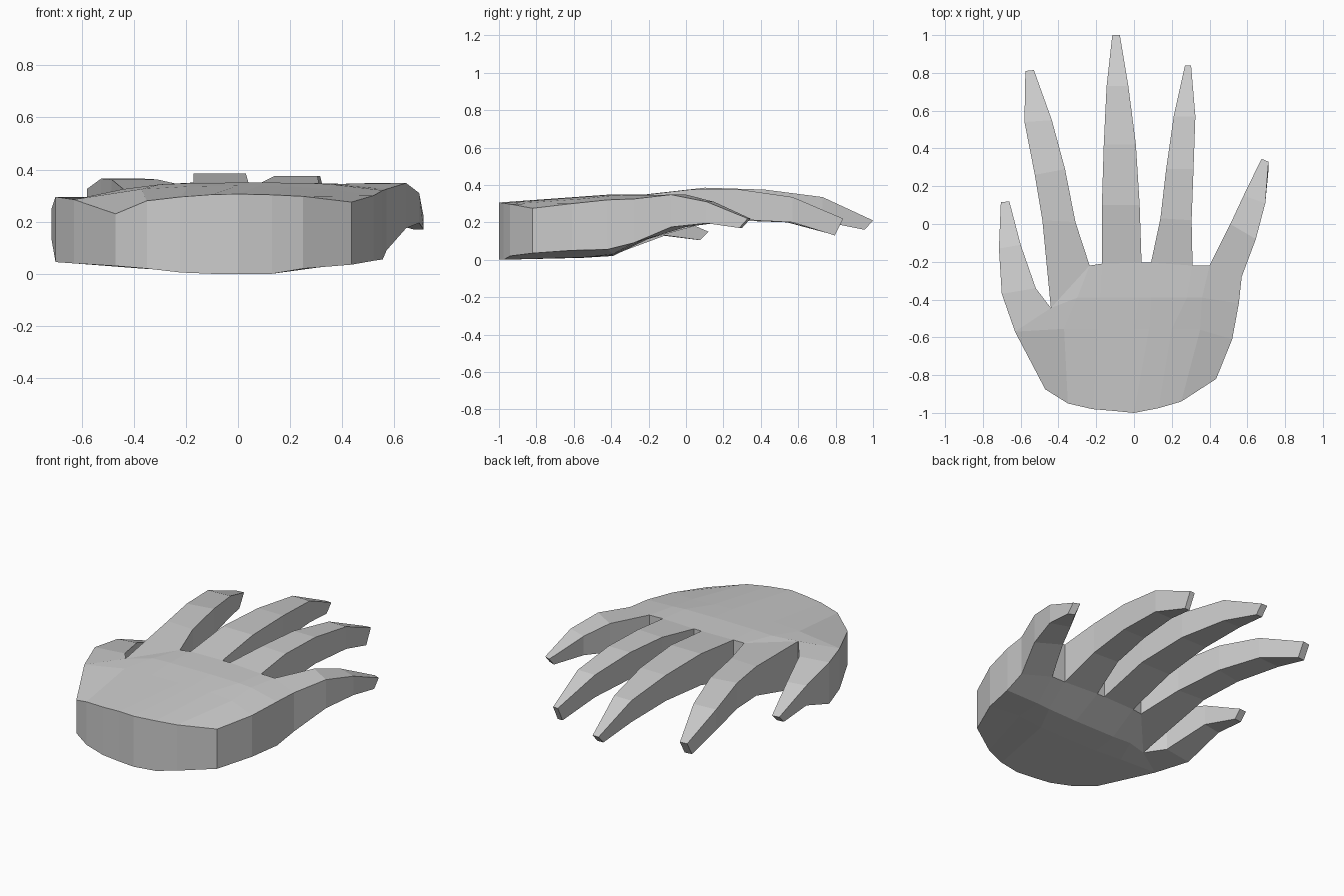
import bpy, bmesh

skin = bpy.data.materials.new("grey")
skin.diffuse_color = (0.6, 0.6, 0.6, 1)

bm = bmesh.new()
cache = {}


def vert(x, y, z):
    """Vertex shared by every part that touches the same point."""
    key = (round(x, 4), round(y, 4), round(z, 4))
    if key not in cache:
        cache[key] = bm.verts.new(key)
    return cache[key]


def face(*vs):
    vs = list(dict.fromkeys(vs))
    if len(vs) > 2:
        bm.faces.new(vs)


# Palm rows, wrist to knuckles: x, y, top z, bottom z per column
rows = [
    [(-.47, -.875, .23, .03), (-.35, -.95, .28, .02), (-.22, -.98, .295, .005),
     (-.10, -.99, .304, 0), (0, -1, .306, 0), (.13, -.975, .303, 0),
     (.25, -.94, .297, .02), (.435, -.82, .275, .035)],
    [(-.63, -.57, .285, .04), (-.37, -.555, .325, .02), (-.19, -.555, .335, .01),
     (0, -.555, .338, .01), (.08, -.555, .338, .01), (.2, -.555, .335, .012),
     (.35, -.56, .325, .03), (.52, -.61, .30, .05)],
    [(-.44, -.445, .325, .04), (-.30, -.39, .343, .025), (-.18, -.39, .348, .02),
     (.03, -.39, .35, .02), (.09, -.39, .35, .02), (.28, -.39, .348, .025),
     (.36, -.39, .343, .03), (.555, -.42, .32, .055)],
    [(-.44, -.445, .325, .04), (-.235, -.22, .345, .11), (-.17, -.21, .35, .11),
     (.04, -.205, .35, .11), (.09, -.205, .35, .11), (.31, -.22, .347, .11),
     (.40, -.22, .345, .11), (.57, -.28, .325, .09)],
]
top = [[vert(x, y, t) for x, y, t, b in r] for r in rows]
bot = [[vert(x, y, b) for x, y, t, b in r] for r in rows]

# Back of the hand and underside
for r in range(3):
    for c in range(7):
        for g in (top, bot):
            face(g[r][c], g[r][c + 1], g[r + 1][c + 1], g[r + 1][c])


def wall(a, b):
    face(top[a[0]][a[1]], top[b[0]][b[1]], bot[b[0]][b[1]], bot[a[0]][a[1]])


# Wrist, sides and webs between the fingers
for c in range(7):
    wall((0, c), (0, c + 1))
for r in range(3):
    wall((r, 7), (r + 1, 7))
wall((0, 0), (1, 0))
for c in (1, 3, 5):
    wall((3, c), (3, c + 1))


def finger(a, b, sections):
    """Loft from a palm edge; section: left x, y, right x, y, top z, bottom z."""
    ring = [top[a[0]][a[1]], top[b[0]][b[1]], bot[b[0]][b[1]], bot[a[0]][a[1]]]
    for i, (lx, ly, rx, ry, t, b2) in enumerate(sections):
        back = .045 if i == len(sections) - 1 else 0   # slanted tip
        new = [vert(lx, ly, t), vert(rx, ry, t),
               vert(rx, ry - back, b2), vert(lx, ly - back, b2)]
        for k in range(4):
            j = (k + 1) % 4
            face(ring[k], ring[j], new[j], new[k])
        ring = new
    face(*ring)


# Thumb
finger((1, 0), (2, 0), [
    (-.70, -.37, -.52, -.34, .295, .045),
    (-.715, -.13, -.60, -.11, .25, .13),
    (-.705, .115, -.66, .12, .15, .105)])
# Index finger
finger((3, 0), (3, 1), [
    (-.485, .02, -.31, .01, .362, .185),
    (-.525, .26, -.365, .29, .365, .21),
    (-.58, .54, -.435, .55, .325, .20),
    (-.575, .81, -.53, .815, .22, .14)])
# Middle finger
finger((3, 2), (3, 3), [
    (-.17, .10, .03, .10, .385, .195),
    (-.16, .42, .01, .42, .375, .22),
    (-.145, .73, -.03, .73, .335, .205),
    (-.115, 1.0, -.075, 1.0, .21, .16)])
# Ring finger
finger((3, 4), (3, 5), [
    (.14, .03, .305, .02, .375, .19),
    (.17, .29, .315, .29, .375, .215),
    (.21, .57, .325, .57, .335, .20),
    (.27, .84, .302, .84, .22, .13)])
# Little finger
finger((3, 6), (3, 7), [
    (.51, 0, .645, -.08, .348, .175),
    (.58, .15, .695, .11, .31, .195),
    (.675, .345, .712, .33, .22, .17)])

bmesh.ops.recalc_face_normals(bm, faces=bm.faces)
mesh = bpy.data.meshes.new("hand")
bm.to_mesh(mesh)
bm.free()
mesh.materials.append(skin)
bpy.context.collection.objects.link(bpy.data.objects.new("hand", mesh))
